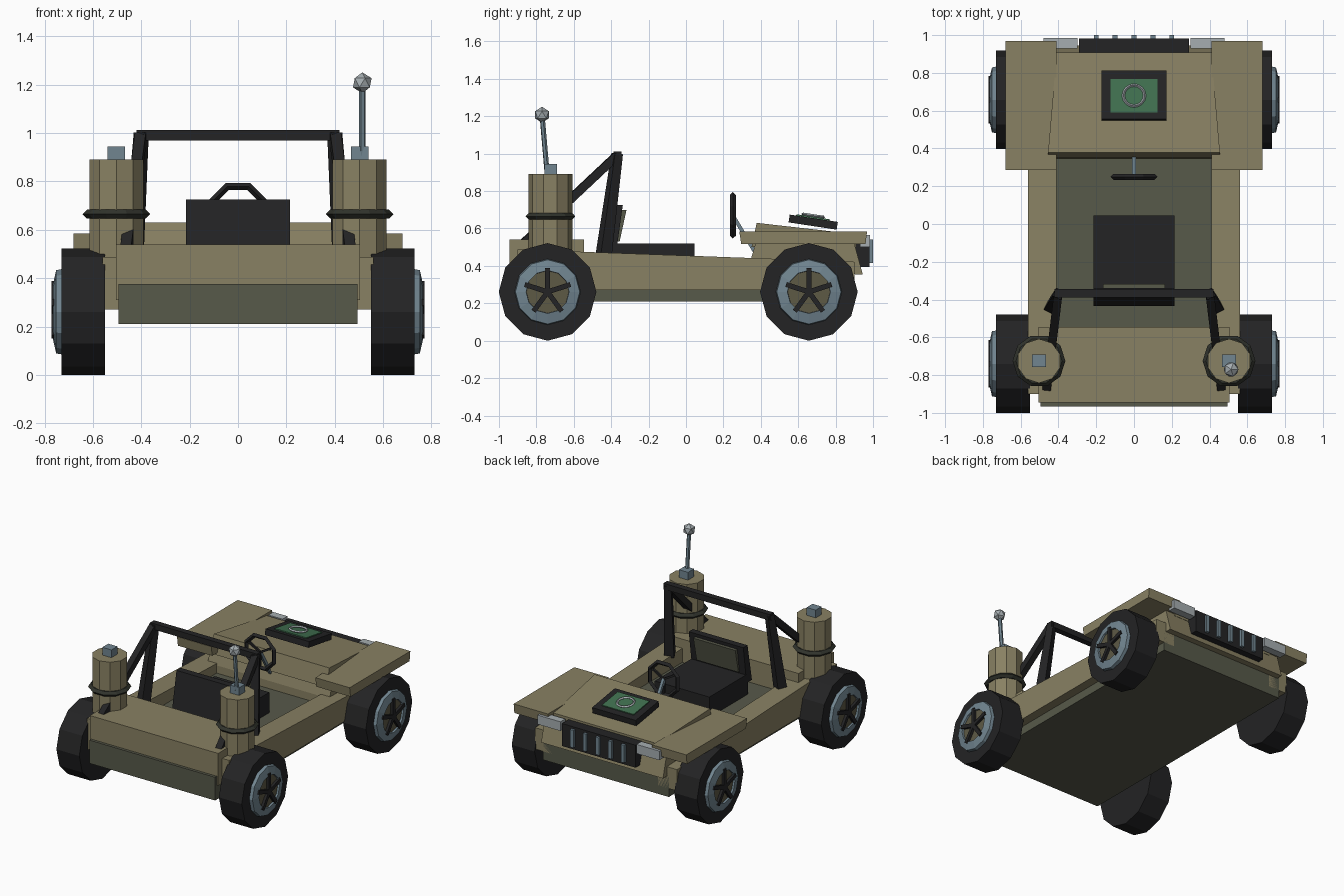
import bpy, bmesh, math
from mathutils import Vector, Matrix

if "Cube" in bpy.data.objects:
    bpy.data.objects.remove(bpy.data.objects["Cube"])


def mat(name, rgb):
    m = bpy.data.materials.new(name)
    m.diffuse_color = (*rgb, 1)
    m.use_nodes = True
    m.node_tree.nodes["Principled BSDF"].inputs["Base Color"].default_value = m.diffuse_color
    return m


OLIVE = mat("olive paint", (0.25, 0.22, 0.125))
FLOOR = mat("grey green", (0.095, 0.1, 0.068))
BLACK = mat("black rubber", (0.017, 0.017, 0.018))
STEEL = mat("blue steel", (0.165, 0.235, 0.28))
LIGHT = mat("pale metal", (0.38, 0.42, 0.44))
GREEN = mat("screen green", (0.052, 0.165, 0.08))
HUB = mat("dark olive", (0.11, 0.1, 0.06))
BAND = mat("dark band", (0.03, 0.033, 0.025))


def finish(name, bm, m):
    bmesh.ops.recalc_face_normals(bm, faces=bm.faces)
    me = bpy.data.meshes.new(name)
    bm.to_mesh(me)
    bm.free()
    me.materials.append(m)
    ob = bpy.data.objects.new(name, me)
    bpy.context.collection.objects.link(ob)
    return ob


def box(name, lo, hi, m, rot=None):
    """Box between two corners, optionally tilted about its centre on x."""
    lo, hi = Vector(lo), Vector(hi)
    bm = bmesh.new()
    bmesh.ops.create_cube(bm, size=1)
    r = Matrix.Rotation(rot or 0, 4, 'X')
    bm.transform(Matrix.Translation((lo + hi) / 2) @ r @ Matrix.Diagonal((*(hi - lo), 1)))
    return finish(name, bm, m)


def prism(name, profile, x0, x1, m):
    """Side profile of (y, z) points extruded along x."""
    bm = bmesh.new()
    a = [bm.verts.new((x0, y, z)) for y, z in profile]
    b = [bm.verts.new((x1, y, z)) for y, z in profile]
    bm.faces.new(a)
    bm.faces.new(b)
    n = len(a)
    for i in range(n):
        bm.faces.new((a[i], a[(i + 1) % n], b[(i + 1) % n], b[i]))
    return finish(name, bm, m)


def rod(name, p, q, r, m, sides=4, r2=None, turn=None):
    """Straight bar or cylinder from p to q."""
    p, q = Vector(p), Vector(q)
    d = q - p
    bm = bmesh.new()
    bmesh.ops.create_cone(bm, cap_ends=True, segments=sides, radius1=r,
                          radius2=r if r2 is None else r2, depth=d.length)
    t = math.pi / 4 if turn is None else turn
    bm.transform(Matrix.Translation((p + q) / 2) @ d.to_track_quat('Z', 'Y').to_matrix().to_4x4()
                 @ Matrix.Rotation(t, 4, 'Z'))
    return finish(name, bm, m)


def ring(name, profile, sides, matrix, m):
    """Closed (radius, height) profile swept around z, then placed."""
    bm = bmesh.new()
    loops = []
    for i in range(sides):
        a = 2 * math.pi * i / sides
        loops.append([bm.verts.new((r * math.cos(a), r * math.sin(a), h)) for r, h in profile])
    n = len(profile)
    for i in range(sides):
        u, v = loops[i], loops[(i + 1) % sides]
        for j in range(n):
            bm.faces.new((u[j], v[j], v[(j + 1) % n], u[(j + 1) % n]))
    bm.transform(matrix)
    return finish(name, bm, m)


def diamond(radius, t):
    return [(radius - t, 0), (radius, t), (radius + t, 0), (radius, -t)]


# Body: chassis pan, rear deck, engine block and hood
box("chassis", (-0.495, -0.965, 0.21), (0.495, 0.9, 0.375), FLOOR)
box("rear_deck", (-0.505, -0.945, 0.31), (0.505, -0.545, 0.54), OLIVE)
prism("engine_block", [(0.345, 0.36), (0.345, 0.43), (0.375, 0.53), (0.9, 0.52), (0.945, 0.355)],
      -0.48, 0.48, OLIVE)
hood = prism("hood", [(0.35, 0.5), (0.378, 0.63), (0.908, 0.57), (0.908, 0.5)], -0.455, 0.455, OLIVE)
for v in hood.data.vertices:
    if v.co.y > 0.8:
        v.co.x *= 0.9

# Side rails and front fenders
for s, side in ((-1, "left"), (1, "right")):
    prism(side + "_rail", [(-0.9, 0.27), (0.9, 0.27), (0.9, 0.422), (-0.9, 0.488)],
          s * 0.41, s * 0.56, OLIVE)
    prism(side + "_fender", [(0.295, 0.517), (0.96, 0.517), (0.968, 0.585), (0.285, 0.585)],
          s * 0.41, s * 0.68, OLIVE)
    box(side + "_headlight", (s * 0.39 - 0.09, 0.93, 0.5), (s * 0.39 + 0.09, 0.985, 0.565), LIGHT)

# Grille with bars
box("grille", (-0.29, 0.9, 0.395), (0.29, 0.982, 0.555), BLACK)
for i in range(-2, 3):
    box("grille_bar", (i * 0.1 - 0.013, 0.97, 0.415), (i * 0.1 + 0.013, 1.0, 0.54), STEEL)

# Hood display: tilted case, green panel and ring
tilt = -0.15
box("display_case", (-0.172, 0.55, 0.613), (0.172, 0.81, 0.655), BLACK, tilt)
place = Matrix.Translation((0, 0.675, 0.636)) @ Matrix.Rotation(tilt, 4, 'X')
panel = box("display_panel", (-0.125, -0.09, 0.02), (0.125, 0.09, 0.027), GREEN)
panel.data.transform(place)
ring("display_ring", diamond(0.056, 0.008), 16, place @ Matrix.Translation((0, 0, 0.033)), LIGHT)

# Steering wheel and column
wheel_at = Vector((0, 0.25, 0.67))
ring("steering_wheel", diamond(0.118, 0.016), 8,
     Matrix.Translation(wheel_at) @ Matrix.Rotation(math.pi / 2, 4, 'X')
     @ Matrix.Rotation(math.pi / 8, 4, 'Z'), BLACK)
for k in range(3):
    a = math.pi / 2 + k * 2 * math.pi / 3 + math.pi
    rod("steering_spoke", wheel_at, wheel_at + Vector((math.cos(a), 0, math.sin(a))) * 0.11,
        0.01, BLACK)
rod("steering_column", (0, 0.25, 0.67), (0, 0.365, 0.48), 0.014, STEEL)

# Seat
box("seat_base", (-0.215, -0.39, 0.375), (0.215, 0.045, 0.52), BLACK)
prism("seat_back", [(-0.435, 0.46), (-0.375, 0.46), (-0.338, 0.725), (-0.385, 0.725)],
      -0.215, 0.215, BLACK)
prism("seat_pad", [(-0.38, 0.53), (-0.355, 0.53), (-0.318, 0.7), (-0.35, 0.7)],
      -0.165, 0.165, FLOOR)

# Roll bar with posts and diagonal braces
box("roll_bar", (-0.42, -0.388, 0.97), (0.42, -0.345, 1.012), BLACK)
for s in (-1, 1):
    rod("roll_post", (s * 0.435, -0.44, 0.46), (s * 0.4, -0.368, 1.0), 0.046, BLACK, r2=0.033)
    rod("roll_brace", (s * 0.462, -0.87, 0.52), (s * 0.402, -0.375, 0.985), 0.032, BLACK)

# Rear canisters with band and cap
for s in (-1, 1):
    c = s * 0.503
    rod("canister", (c, -0.725, 0.48), (c, -0.725, 0.89), 0.117, OLIVE, 10, turn=0)
    ring("canister_band", [(0.1, -0.018), (0.122, -0.018), (0.14, 0), (0.122, 0.018), (0.1, 0.018)],
         10, Matrix.Translation((c, -0.725, 0.665)), BAND)
    box("canister_cap", (c - 0.036, -0.757, 0.88), (c + 0.036, -0.69, 0.945), STEEL)

# Antenna
rod("antenna", (0.513, -0.743, 0.9), (0.513, -0.768, 1.19), 0.014, STEEL, 6)
bm = bmesh.new()
bmesh.ops.create_icosphere(bm, subdivisions=1, radius=0.043)
bm.transform(Matrix.Translation((0.514, -0.77, 1.208)))
finish("antenna_tip", bm, LIGHT)

# Wheels: tyre, rim ring, hub disc and five spokes
for s in (-1, 1):
    for y in (-0.74, 0.657):
        z = 0.261
        rod("tyre", (s * 0.55, y, z), (s * 0.73, y, z), 0.261, BLACK, 12, turn=0)
        ring("rim", [(0.11, 0.72), (0.178, 0.72), (0.172, 0.752), (0.115, 0.765)], 12,
             Matrix.Translation((0, y, z)) @ Matrix.Rotation(s * math.pi / 2, 4, 'Y'), STEEL)
        rod("hub", (s * 0.72, y, z), (s * 0.752, y, z), 0.118, HUB, 12, turn=0)
        for k in range(5):
            a = math.pi / 2 + k * 2 * math.pi / 5
            rod("wheel_spoke", (s * 0.757, y, z),
                (s * 0.757, y + 0.128 * math.cos(a), z + 0.128 * math.sin(a)), 0.019, BLACK)
